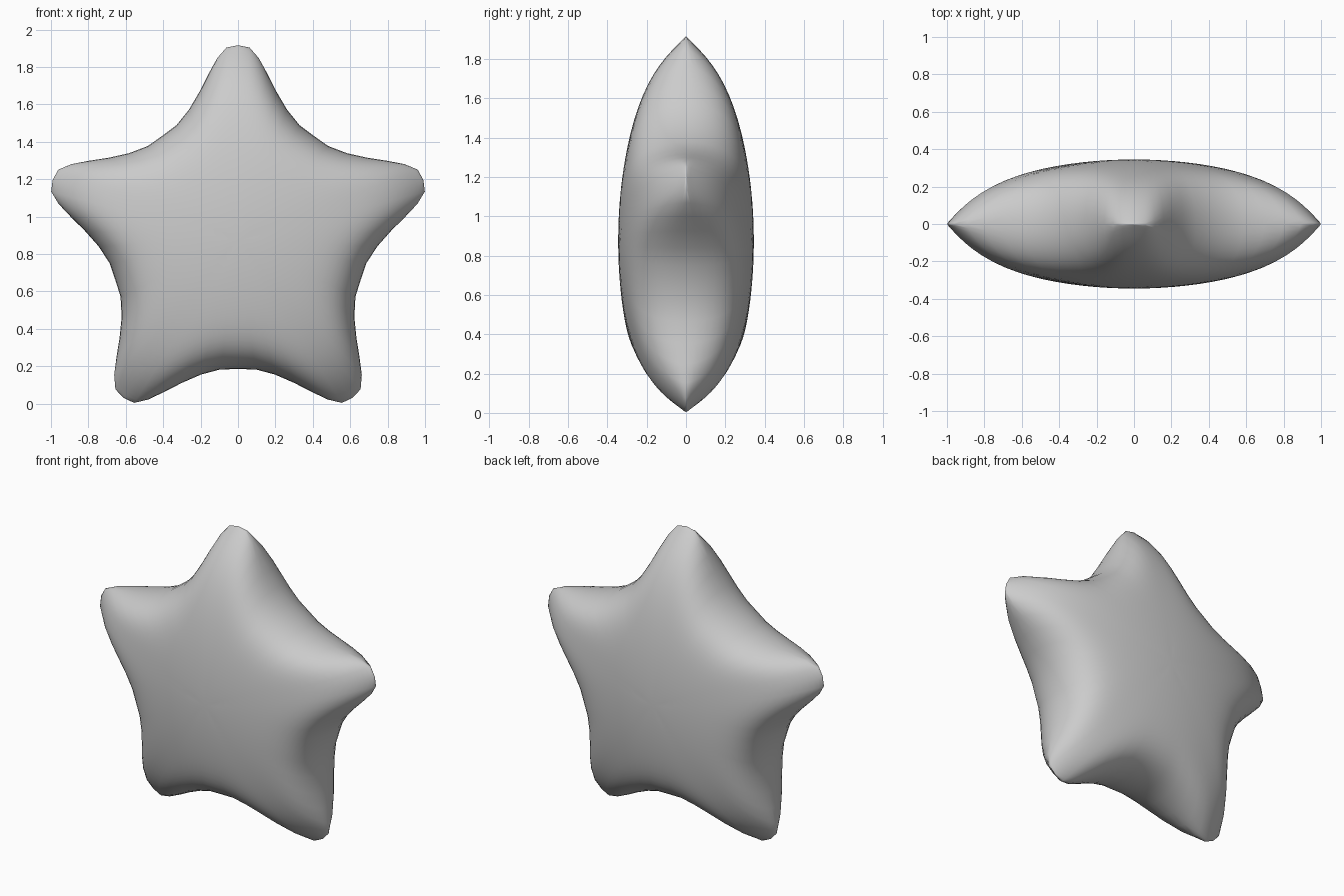
import bpy, bmesh, math

if "Cube" in bpy.data.objects:
    bpy.data.objects.remove(bpy.data.objects["Cube"])

CENTRE_Z = 0.874
R_TIP = 1.042
HALF_DEPTH = 0.345
RINGS = 18

# Half of one arm's outline, from tip to notch (x, z about the star centre)
half = [(0, 1.042), (0.062, 1.03), (0.112, 0.972), (0.158, 0.888),
        (0.205, 0.795), (0.262, 0.698), (0.33, 0.614), (0.405, 0.558)]
arm = [(-x, z) for x, z in half[-2:0:-1]] + half

# Repeat the arm five times around the centre
outline = []
for i in range(5):
    a = math.radians(72 * i)
    outline += [(x * math.cos(a) + z * math.sin(a),
                 z * math.cos(a) - x * math.sin(a)) for x, z in arm]


def depth(x, z, f):
    """Puffed half thickness: domed by radius, rounded off at the rim."""
    g = max(0, 1 - (math.hypot(x, z) / R_TIP) ** 2) ** 0.62
    return HALF_DEPTH * g * math.sqrt(max(0, 1 - f ** 10))


bm = bmesh.new()
n = len(outline)
rim = [bm.verts.new((x, 0, z + CENTRE_Z)) for x, z in outline]

# Front and back cushions share the rim
for side in (-1, 1):
    prev = rim
    for k in range(1, RINGS):
        f = 1 - (k / RINGS) ** 1.8
        ring = [bm.verts.new((x * f, side * depth(x * f, z * f, f), z * f + CENTRE_Z))
                for x, z in outline]
        for i in range(n):
            j = (i + 1) % n
            bm.faces.new((prev[i], prev[j], ring[j], ring[i]))
        prev = ring
    pole = bm.verts.new((0, side * HALF_DEPTH, CENTRE_Z))
    for i in range(n):
        bm.faces.new((prev[i], prev[(i + 1) % n], pole))

bmesh.ops.recalc_face_normals(bm, faces=bm.faces)
for face in bm.faces:
    face.smooth = True
mesh = bpy.data.meshes.new("puffy_star")
bm.to_mesh(mesh)
bm.free()
star = bpy.data.objects.new("puffy_star", mesh)
bpy.context.collection.objects.link(star)
